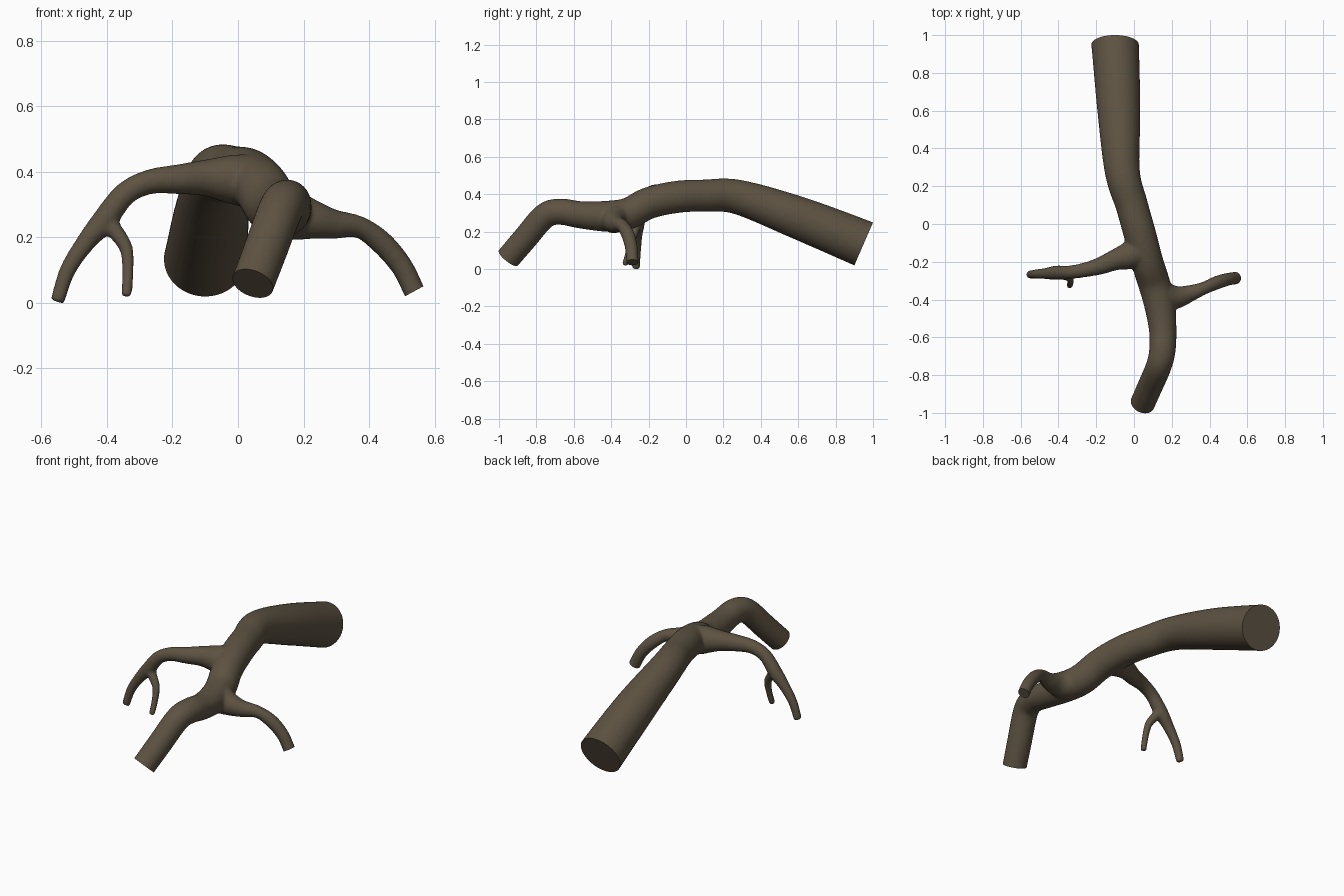
import bpy, bmesh, math
from mathutils import Vector

if "Cube" in bpy.data.objects:
    bpy.data.objects.remove(bpy.data.objects["Cube"])

SIDES = 28


def spline(pts, steps=8):
    """Catmull-Rom through (x, y, z, radius) points."""
    p = [Vector(q) for q in pts]
    p = [2 * p[0] - p[1]] + p + [2 * p[-1] - p[-2]]
    out = []
    for i in range(1, len(p) - 2):
        a, b, c, d = p[i - 1:i + 3]
        for s in range(steps):
            t = s / steps
            out.append(0.5 * (2 * b + (c - a) * t + (2 * a - 5 * b + 4 * c - d) * t * t
                              + (3 * b - a - 3 * c + d) * t ** 3))
    return out + [p[-2]]


def tube(bm, pts):
    """Sweep a round section of changing radius along the spline."""
    path = spline(pts)
    pos = [v.to_3d() for v in path]
    rings, u = [], None
    for i, q in enumerate(path):
        t = (pos[min(i + 1, len(pos) - 1)] - pos[max(i - 1, 0)]).normalized()
        u = t.orthogonal() if u is None else u - t * u.dot(t)
        u.normalize()
        w = t.cross(u)
        rings.append([bm.verts.new(pos[i] + q[3] * (u * math.cos(a) + w * math.sin(a)))
                      for a in (2 * math.pi * k / SIDES for k in range(SIDES))])
    for r, s in zip(rings, rings[1:]):
        for k in range(SIDES):
            n = (k + 1) % SIDES
            bm.faces.new((r[k], r[n], s[n], s[k]))
    bm.faces.new(rings[0][::-1])
    bm.faces.new(rings[-1])


# main limb (overshoots both sawn ends), left branch, left twig, right branch
limb = [(-.11, 1.02, .105, .128), (-.10, .95, .135, .126), (-.08, .6, .275, .114),
        (-.062, .28, .385, .093), (-.012, .1, .393, .086), (.03, -.05, .386, .086),
        (.07, -.2, .353, .085), (.105, -.31, .297, .085), (.135, -.42, .283, .083),
        (.152, -.56, .29, .073), (.15, -.67, .307, .07), (.13, -.755, .285, .068),
        (.085, -.86, .165, .067), (.045, -.95, .06, .066), (.028, -.985, .02, .066)]
left = [(.06, -.13, .37, .085), (-.02, -.165, .378, .075), (-.1, -.19, .382, .056),
        (-.18, -.222, .378, .046), (-.27, -.245, .37, .038), (-.345, -.256, .333, .036),
        (-.41, -.258, .25, .038), (-.465, -.262, .185, .03), (-.52, -.265, .1, .025),
        (-.552, -.268, .004, .022)]
twig = [(-.41, -.258, .26, .03), (-.37, -.272, .213, .025), (-.341, -.285, .165, .021),
        (-.336, -.305, .095, .018), (-.341, -.328, .02, .017)]
right = [(.1, -.36, .29, .08), (.17, -.385, .268, .077), (.23, -.387, .254, .06),
         (.29, -.37, .241, .046), (.37, -.34, .232, .034), (.44, -.31, .183, .036),
         (.5, -.292, .112, .034), (.538, -.287, .036, .033), (.552, -.286, .008, .033)]

bm = bmesh.new()
for pts in (limb, left, twig, right):
    tube(bm, pts)
mesh = bpy.data.meshes.new("branch")
bm.to_mesh(mesh)
bm.free()
branch = bpy.data.objects.new("branch", mesh)
bpy.context.collection.objects.link(branch)
bpy.context.view_layer.objects.active = branch
branch.select_set(True)

# weld the limbs together and soften the forks
m = branch.modifiers.new("weld", 'REMESH')
m.mode, m.voxel_size = 'VOXEL', .0075
s = branch.modifiers.new("soften", 'SMOOTH')
s.factor, s.iterations = .5, 10
for mod in ("weld", "soften"):
    bpy.ops.object.modifier_apply(modifier=mod)

# saw the thick ends off flat
bm = bmesh.new()
bm.from_mesh(branch.data)
for co, no in (((-.105, .95, .135), (0, .917, -.4)),
               ((.045, -.95, .06), (-.3, -.6, -.74)),
               ((.538, -.287, .036), (.48, 0, -.88))):
    res = bmesh.ops.bisect_plane(bm, geom=bm.verts[:] + bm.edges[:] + bm.faces[:], dist=1e-5,
                                 plane_co=co, plane_no=no, clear_outer=True)
    edges = [e for e in bm.edges if e.is_boundary]
    bmesh.ops.contextual_create(bm, geom=edges)
# rest on the ground
low = min(v.co.z for v in bm.verts)
bmesh.ops.translate(bm, verts=bm.verts[:], vec=(0, 0, -low))
bmesh.ops.recalc_face_normals(bm, faces=bm.faces[:])
bm.to_mesh(branch.data)
bm.free()

# bark
bark = bpy.data.materials.new("dark bark brown")
bark.diffuse_color = (.11, .086, .055, 1)
bark.use_nodes = True
bark.node_tree.nodes["Principled BSDF"].inputs["Base Color"].default_value = bark.diffuse_color
branch.data.materials.clear()
branch.data.materials.append(bark)
bpy.ops.object.shade_smooth_by_angle(angle=math.radians(40))
